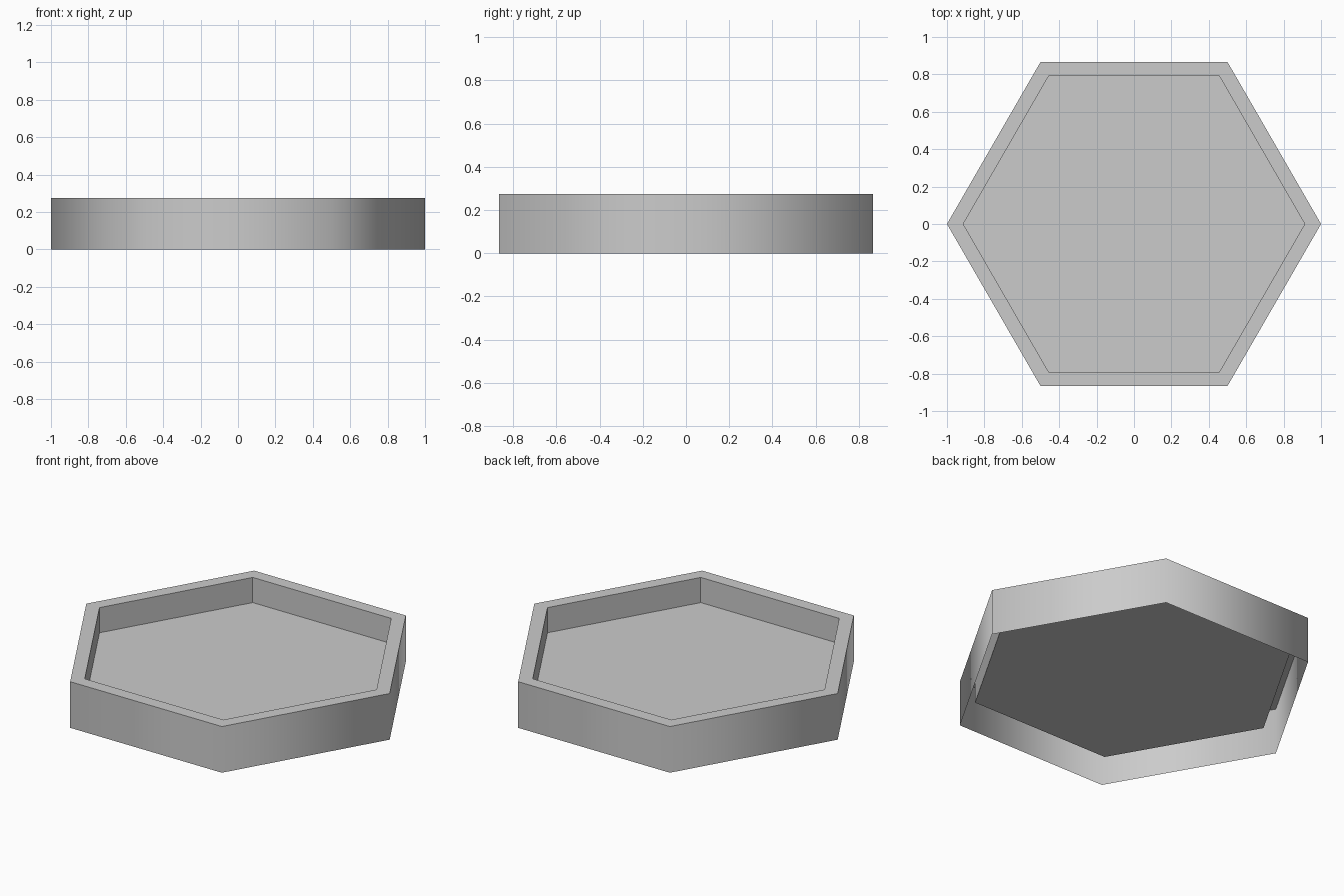
import bpy
import bmesh
from math import cos, sin, tau

cube = bpy.data.objects.get("Cube")
if cube:
    bpy.data.objects.remove(cube, do_unlink=True)

SIDES = 6
OUTER, INNER = 1.0, 0.913
HEIGHT, FLOOR = 0.275, 0.125

# One plain grey for the whole tray
grey = bpy.data.materials.new("light_grey")
grey.use_nodes = True
colour = (0.6, 0.6, 0.6, 1.0)
grey.diffuse_color = colour
grey.node_tree.nodes["Principled BSDF"].inputs["Base Color"].default_value = colour

bm = bmesh.new()


def ring(radius, z):
    return [bm.verts.new((radius * cos(tau * i / SIDES), radius * sin(tau * i / SIDES), z))
            for i in range(SIDES)]


def bridge(a, b, smooth=False):
    for i in range(SIDES):
        j = (i + 1) % SIDES
        bm.faces.new((a[i], a[j], b[j], b[i])).smooth = smooth


# Outer wall is smooth and open underneath; rim, inner wall and floor are flat
foot = ring(OUTER, 0)
rim_outer = ring(OUTER, HEIGHT)
rim_inner = ring(INNER, HEIGHT)
floor_edge = ring(INNER, FLOOR)
bridge(foot, rim_outer, smooth=True)
bridge(rim_outer, rim_inner)
bridge(rim_inner, floor_edge)
bm.faces.new(floor_edge)

# Keep the rim crisp against the smooth wall
for edge in bm.edges:
    if any(not face.smooth for face in edge.link_faces):
        edge.smooth = False

mesh = bpy.data.meshes.new("hexagonal_tray")
bm.to_mesh(mesh)
bm.free()
mesh.materials.append(grey)
tray = bpy.data.objects.new("hexagonal_tray", mesh)
bpy.context.collection.objects.link(tray)
